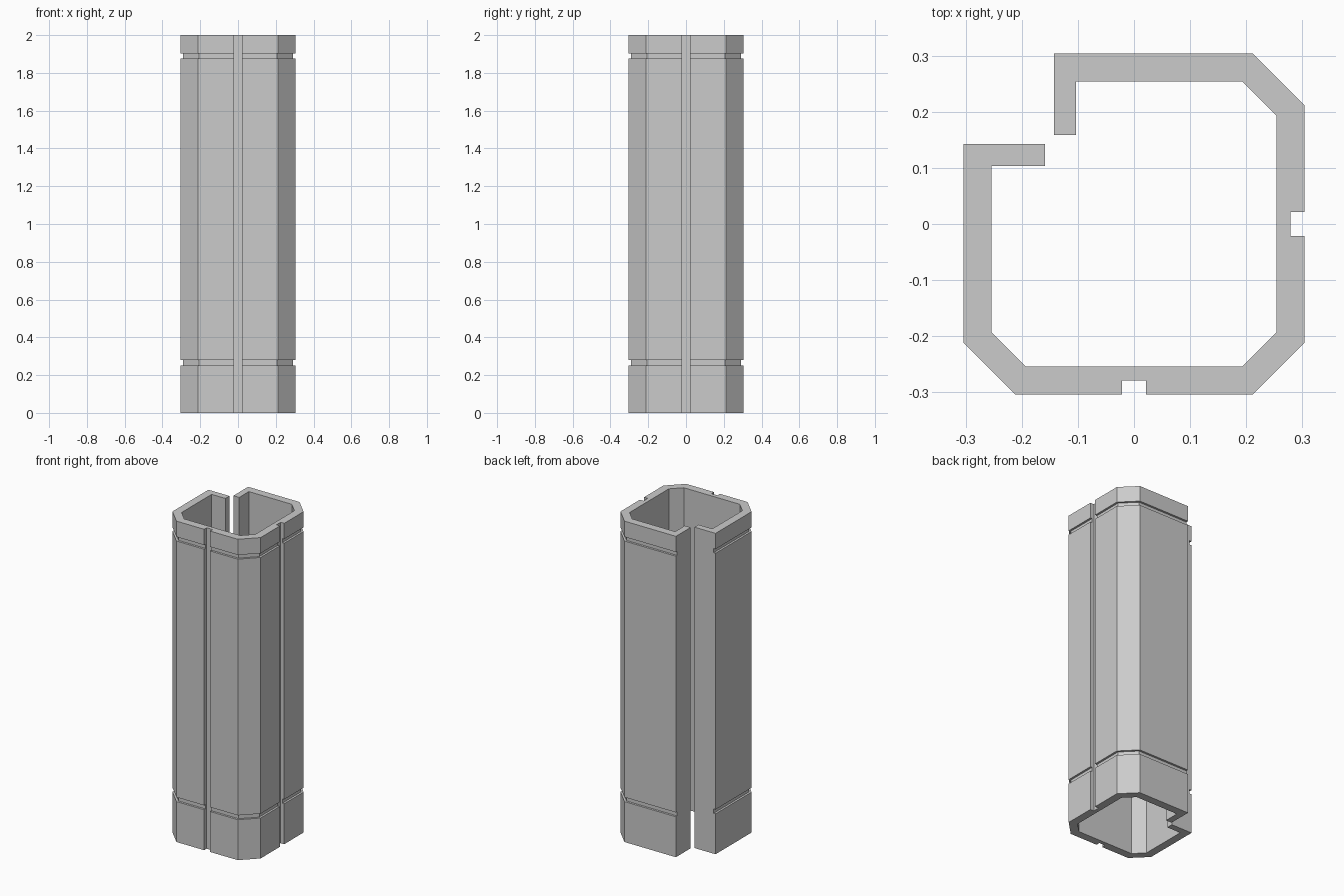
import bpy, bmesh

cube = bpy.data.objects.get("Cube")
if cube:
    bpy.data.objects.remove(cube, do_unlink=True)

OUT, CUT, INNER = 0.304, 0.291, 0.254   # outer wall, ring groove floor, inner wall
SLOT, SLOT_W = 0.279, 0.021             # upright groove floor and half width
LIP_OUT, LIP_IN, LIP_END = -0.143, -0.103, 0.159


def mirrored(points):
    """Mirror across the diagonal through the open corner."""
    return [(-y, -x) for x, y in points]


def outline(r):
    """Closed cross-section of the shell with its outer wall at distance r."""
    c = 0.2115 - (OUT - r) * 0.414
    ci = 0.193
    outer = [(LIP_OUT, LIP_END), (LIP_OUT, CUT), (LIP_OUT, r), (c, r), (r, c),
             (r, SLOT_W), (CUT, SLOT_W), (SLOT, SLOT_W),
             (SLOT, -SLOT_W), (CUT, -SLOT_W), (r, -SLOT_W), (r, -c)]
    inner = [(LIP_IN, LIP_END), (LIP_IN, INNER), (ci, INNER), (INNER, ci), (INNER, -ci)]
    return outer + mirrored(outer)[::-1] + mirrored(inner) + inner[::-1]


# Levels from foot to rim, stepping in at the two ring grooves
levels = [(0, OUT)]
for low, high in ((0.252, 0.279), (1.876, 1.902)):
    levels += [(low, OUT), (low, CUT), (high, CUT), (high, OUT)]
levels.append((2, OUT))

# Loft the shell through the levels and cap both ends
bm = bmesh.new()
rings = [[bm.verts.new((x, y, z)) for x, y in outline(r)] for z, r in levels]
for a, b in zip(rings, rings[1:]):
    for i in range(len(a)):
        j = (i + 1) % len(a)
        bm.faces.new((a[i], a[j], b[j], b[i]))
bm.faces.new(rings[0])
bm.faces.new(rings[-1])
bmesh.ops.remove_doubles(bm, verts=bm.verts[:], dist=0.0005)
bmesh.ops.dissolve_limit(bm, angle_limit=0.01, verts=bm.verts[:], edges=bm.edges[:])
bmesh.ops.recalc_face_normals(bm, faces=bm.faces[:])

mesh = bpy.data.meshes.new("column_shell")
bm.to_mesh(mesh)
bm.free()
shell = bpy.data.objects.new("column_shell", mesh)
bpy.context.collection.objects.link(shell)

# Plain grey finish
grey = bpy.data.materials.new("grey")
grey.use_nodes = True
colour = (0.6, 0.6, 0.6, 1)
grey.diffuse_color = colour
grey.node_tree.nodes["Principled BSDF"].inputs["Base Color"].default_value = colour
mesh.materials.append(grey)
